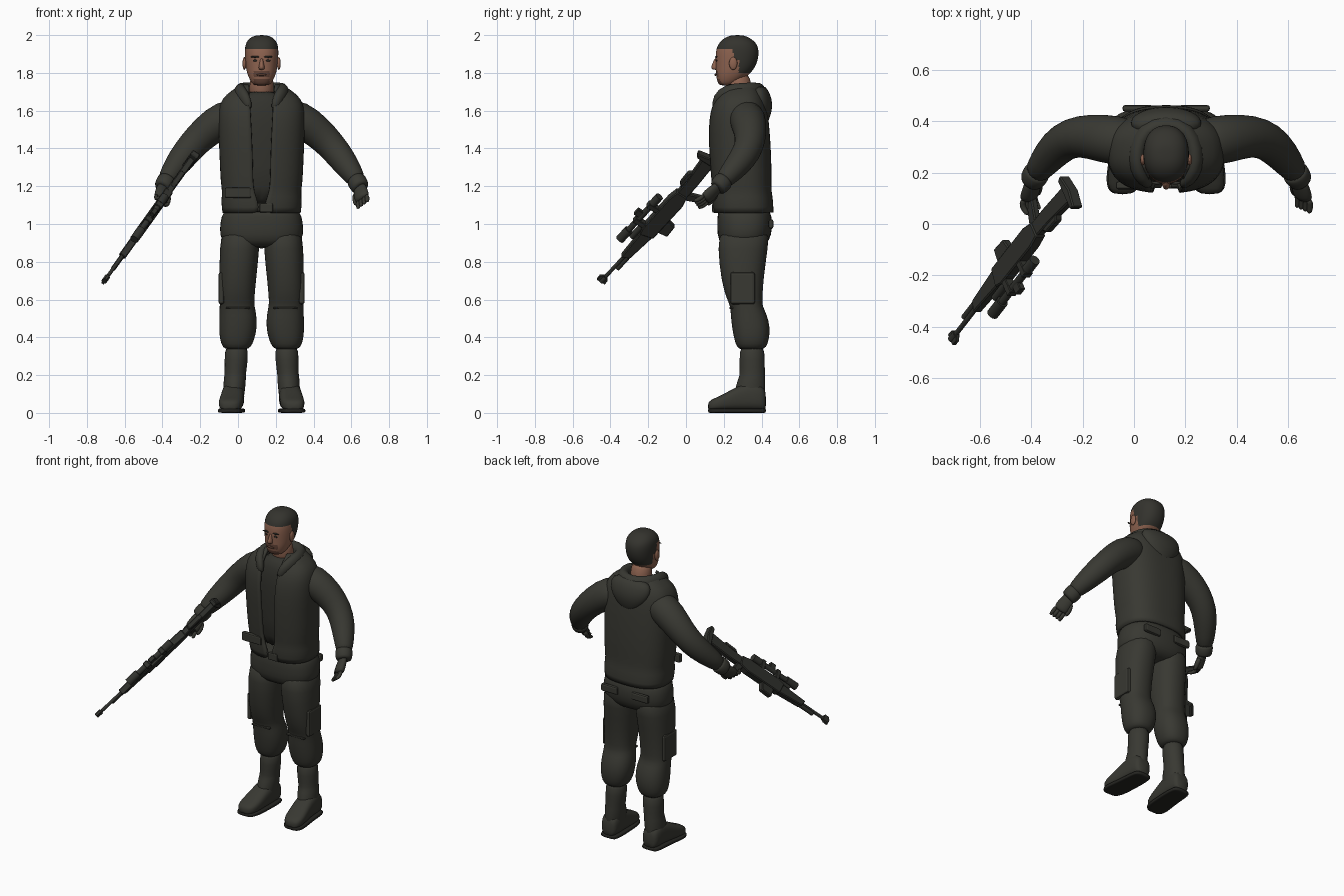
import bpy, bmesh, math
from mathutils import Vector, Matrix

if "Cube" in bpy.data.objects:
    bpy.data.objects.remove(bpy.data.objects["Cube"])

MID = 0.125  # the body's centre line in x


def material(name, r, g, b):
    m = bpy.data.materials.new(name)
    m.use_nodes = True
    m.diffuse_color = (r, g, b, 1)
    bsdf = m.node_tree.nodes["Principled BSDF"]
    bsdf.inputs["Base Color"].default_value = (r, g, b, 1)
    bsdf.inputs["Roughness"].default_value = 0.9
    return m


CLOTH = material("dark olive cloth", 0.040, 0.040, 0.032)
SHIRT = material("dark shirt", 0.032, 0.032, 0.026)
METAL = material("dark gun metal", 0.032, 0.033, 0.028)
HAIR = material("cropped hair", 0.034, 0.033, 0.027)
SKIN = material("brown skin", 0.27, 0.125, 0.08)
STUBBLE = material("stubble and lips", 0.13, 0.06, 0.04)
SOLE = material("black sole", 0.018, 0.018, 0.015)


def finish(name, bm, mat, smooth=True):
    bmesh.ops.recalc_face_normals(bm, faces=bm.faces[:])
    mesh = bpy.data.meshes.new(name)
    bm.to_mesh(mesh)
    bm.free()
    mesh.materials.append(mat)
    for p in mesh.polygons:
        p.use_smooth = smooth
    ob = bpy.data.objects.new(name, mesh)
    bpy.context.collection.objects.link(ob)
    return ob


def loft(name, rings, mat, n=2.0, sides=20, gaps=None, level=1):
    """Skin rings of (centre, u axis, v axis); gaps leave the front open."""
    bm = bmesh.new()
    rows = []
    for k, (c, u, v) in enumerate(rings):
        row = []
        for i in range(sides):
            if gaps:
                a = gaps[k] + (math.tau - 2 * gaps[k]) * i / (sides - 1)
            else:
                a = math.tau * i / sides
            x, y = math.sin(a), -math.cos(a)
            x = math.copysign(abs(x) ** (2 / n), x)
            y = math.copysign(abs(y) ** (2 / n), y)
            row.append(bm.verts.new(Vector(c) + Vector(u) * x + Vector(v) * y))
        rows.append(row)
    for a, b in zip(rows, rows[1:]):
        for i in range(sides - 1 if gaps else sides):
            j = (i + 1) % sides
            bm.faces.new((a[i], a[j], b[j], b[i]))
    if not gaps:
        bm.faces.new(rows[0])
        bm.faces.new(rows[-1])
    ob = finish(name, bm, mat)
    if level:
        ob.modifiers.new("smooth", "SUBSURF").levels = level
        ob.modifiers["smooth"].render_levels = level
    return ob


def stack(name, rows, mat, x=MID, side=1, **kw):
    """Level rings given as (z, x offset, half width, y front, y back)."""
    rings = [((x + side * c, (f + b) / 2, z), (r, 0, 0), (0, (b - f) / 2, 0))
             for z, c, r, f, b in rows]
    return loft(name, rings, mat, **kw)


def limb(name, pts, mat, ref=(0, 1, 0), flat=1.0, **kw):
    """Tube along points with radii; ref is the wide axis, flat the thickness."""
    ps = [Vector(p[:3]) for p in pts]
    rings = []
    for i, p in enumerate(ps):
        t = (ps[min(i + 1, len(ps) - 1)] - ps[max(i - 1, 0)]).normalized()
        u = (Vector(ref) - t * t.dot(Vector(ref))).normalized()
        rings.append((p, u * pts[i][3], t.cross(u) * pts[i][3] * flat))
    return loft(name, rings, mat, **kw)


def ball(name, loc, scale, mat):
    bm = bmesh.new()
    bmesh.ops.create_uvsphere(bm, u_segments=16, v_segments=10, radius=1)
    bm.transform(Matrix.Translation(loc) @ Matrix.Diagonal((*scale, 1)))
    return finish(name, bm, mat)


def slab(name, loc, size, mat, bevel=0.008):
    bm = bmesh.new()
    bmesh.ops.create_cube(bm, size=1)
    bm.transform(Matrix.Translation(loc) @ Matrix.Diagonal((*size, 1)))
    ob = finish(name, bm, mat, False)
    mod = ob.modifiers.new("edge", "BEVEL")
    mod.width, mod.segments = bevel, 2
    return ob


# Torso: shirt, open jacket and waistband
stack("shirt", [(1.08, 0, .18, .18, .43), (1.3, 0, .18, .165, .41),
                (1.55, 0, .19, .155, .40), (1.65, 0, .13, .175, .37),
                (1.71, 0, .072, .20, .34)], SHIRT, n=2.5)
jacket = stack("jacket", [
    (1.06, 0, .200, .155, .455), (1.12, 0, .208, .145, .455), (1.17, 0, .200, .15, .445),
    (1.22, 0, .210, .142, .445), (1.35, 0, .215, .132, .445), (1.50, 0, .222, .125, .435),
    (1.60, 0, .222, .135, .425), (1.66, 0, .205, .16, .41), (1.70, 0, .155, .19, .39),
    (1.735, 0, .10, .22, .37)], CLOTH, n=2.6, sides=32,
    gaps=[.02, .05, .12, .14, .14, .16, .18, .22, .35, .6])
jacket.modifiers.new("thickness", "SOLIDIFY").thickness = 0.016
jacket.modifiers["thickness"].offset = 0
stack("waistband", [(1.062, 0, .203, .155, .458), (1.07, 0, .210, .149, .462),
                    (1.10, 0, .210, .146, .462), (1.112, 0, .203, .15, .458)], CLOTH, n=2.6, level=2)
slab("waist_pouch", (0.0, .15, 1.165), (.14, .03, .055), CLOTH)
slab("waist_flap", (.15, .148, 1.085), (.07, .02, .05), CLOTH)

# Hood lying around the neck and down the back
half = [(.065, .155, 1.60, .022), (.085, .165, 1.665, .035), (.115, .215, 1.70, .042),
        (.115, .29, 1.70, .048), (.085, .365, 1.70, .052)]
path = [(MID - c, y, z, r) for c, y, z, r in half] + [(MID, .395, 1.69, .056)]
path += [(MID + c, y, z, r) for c, y, z, r in reversed(half)]
limb("hood_collar", path, CLOTH, ref=(0, 0, 1), flat=.75, sides=14)
stack("hood_drape", [(1.53, 0, .03, .40, .43), (1.57, 0, .085, .38, .447),
                     (1.63, 0, .135, .34, .462), (1.69, 0, .145, .33, .447),
                     (1.735, 0, .11, .35, .42)], CLOTH)

# Seat of the trousers
stack("trouser_seat", [(1.10, 0, .19, .17, .44), (1.04, 0, .216, .165, .455),
                       (.98, 0, .224, .163, .46), (.91, 0, .222, .168, .445),
                       (.87, 0, .15, .21, .40)], CLOTH, n=2.5)

# Limbs, built once for each side
for side, tag in ((-1, "right"), (1, "left")):
    def X(c):
        return MID + side * c

    stack(tag + "_trouser_leg", [
        (.99, .110, .100, .18, .45), (.88, .116, .107, .165, .435), (.70, .127, .098, .185, .41),
        (.60, .130, .092, .215, .405), (.565, .130, .093, .235, .405), (.52, .125, .099, .235, .43),
        (.45, .125, .102, .243, .447), (.385, .130, .092, .255, .44), (.345, .132, .074, .27, .425),
        (.335, .132, .05, .29, .40)], CLOTH, side=side, n=2.3)
    slab(tag + "_thigh_pocket", (X(.213), .30, .66), (.03, .13, .17), CLOTH, .012)
    slab(tag + "_seat_pocket", (X(.11), .45, 1.0), (.12, .025, .05), CLOTH, .01)
    slab(tag + "_knee_pad_seam", (X(.125), .24, .555), (.13, .02, .012), CLOTH, .005)

    # Boots
    stack(tag + "_boot_shaft", [(.37, .132, .062, .285, .415), (.28, .134, .063, .282, .418),
                                (.20, .140, .056, .285, .418), (.19, .141, .060, .278, .420),
                                (.10, .147, .058, .25, .422), (.04, .15, .05, .26, .41)],
          CLOTH, side=side)
    foot = [(.425, .148, .040, .10), (.405, .149, .056, .15), (.33, .15, .060, .165),
            (.25, .156, .062, .125), (.18, .164, .066, .085), (.135, .168, .056, .068),
            (.115, .17, .030, .05)]
    loft(tag + "_boot_foot", [((X(c), y, h / 2 + .008), (w, 0, 0), (0, 0, h / 2 - .004))
                              for y, c, w, h in foot], CLOTH, n=2.8)
    loft(tag + "_boot_sole", [((X(c), y, .012), (w + .005, 0, 0), (0, 0, .012))
                              for y, c, w, h in foot], SOLE, n=5)

    # Sleeve and glove
    limb(tag + "_sleeve", [(X(c), y, z, r) for c, y, z, r in (
        (.09, .31, 1.585, .085), (.20, .325, 1.56, .100), (.295, .342, 1.49, .088),
        (.37, .338, 1.415, .078), (.425, .30, 1.345, .074), (.475, .24, 1.275, .060),
        (.515, .185, 1.215, .046))], CLOTH)
    limb(tag + "_glove_cuff", [(X(c), y, z, r) for c, y, z, r in (
        (.497, .207, 1.237, .046), (.502, .20, 1.23, .054),
        (.522, .17, 1.195, .050), (.527, .163, 1.188, .04))], CLOTH)
    wide = Vector((side * .75, -.35, .55))
    along = Vector((side * .17, -.72, -.67))
    inward = Vector((side * -.63, -.59, .50)) * -1
    if inward.x * side > 0:
        inward = -inward
    wrist = Vector((X(.515), .18, 1.205))
    curl = .045 if side < 0 else .018
    limb(tag + "_palm", [(*(wrist + along * d), r) for d, r in (
        (0, .034), (.04, .042), (.085, .047), (.115, .042))], CLOTH, ref=wide, flat=.6, sides=12)
    for i in range(4):
        root = wrist + along * .10 + wide * (i - 1.5) * .021
        tip = root + along * (.075 - .5 * curl) + inward * curl
        limb(f"{tag}_finger_{i + 1}", [(*root, .013), (*(root + along * .038), .0135),
             (*tip, .011)], CLOTH, ref=wide, sides=8)
    base = wrist + along * .035 - wide * .03
    limb(tag + "_thumb", [(*base, .016), (*(base + along * .04 - wide * .018), .016),
         (*(base + along * .085 - wide * .018), .011)], CLOTH, ref=wide, sides=8)

# Head and neck
limb("neck", [(MID, .295, 1.65, .068), (MID, .285, 1.72, .064), (MID, .27, 1.80, .064)], SKIN)
head = stack("head", [
    (1.733, 0, .030, .185, .24), (1.742, 0, .052, .168, .27), (1.79, 0, .076, .157, .335),
    (1.83, 0, .084, .157, .368), (1.88, 0, .089, .155, .385), (1.93, 0, .090, .159, .386),
    (1.965, 0, .082, .178, .368), (1.99, 0, .056, .21, .33), (2.0, 0, .025, .245, .30)],
    SKIN, n=2.25, sides=24, level=2)
bpy.context.view_layer.objects.active = head
bpy.ops.object.modifier_apply(modifier="smooth")
head.data.materials.append(HAIR)
head.data.materials.append(STUBBLE)
for p in head.data.polygons:
    x, y, z = p.center
    if z > 1.932 or (y > .25 and z > 1.865) or (y > .28 and z > 1.80):
        p.material_index = 1
    elif z < 1.812 and abs(x - MID) < .042 and y < .2 and not 1.765 < z < 1.78:
        p.material_index = 2
stack("nose", [(1.88, 0, .008, .150, .18), (1.85, 0, .011, .140, .18),
               (1.828, 0, .018, .129, .18), (1.815, 0, .014, .142, .18)], SKIN, sides=12)
ball("lips", (MID, .157, 1.79), (.026, .006, .006), STUBBLE)
for side, tag in ((-1, "right"), (1, "left")):
    ball(tag + "_ear", (MID + side * .091, .25, 1.85), (.010, .022, .034), SKIN)
    ball(tag + "_eye", (MID + side * .034, .162, 1.865), (.013, .004, .005), HAIR)
    ball(tag + "_brow", (MID + side * .035, .160, 1.885), (.024, .006, .005), HAIR)

# Rifle frame: x runs from muzzle to butt, y is the rifle's own up
axis = Vector((.467, .60, .65)).normalized()
flank = Vector((.812, 0, -.583)).normalized()
up = flank.cross(axis).normalized()
FRAME = Matrix((axis, up, axis.cross(up))).transposed().to_4x4()
FRAME.translation = (-.71, -.45, .695)


def plate(name, outline, half_width, bevel=.005):
    bm = bmesh.new()
    face = bm.faces.new([bm.verts.new((s, h, -half_width)) for s, h in outline])
    ext = bmesh.ops.extrude_face_region(bm, geom=[face])["geom"]
    bmesh.ops.translate(bm, vec=(0, 0, 2 * half_width),
                        verts=[g for g in ext if isinstance(g, bmesh.types.BMVert)])
    ob = finish(name, bm, METAL, False)
    ob.matrix_world = FRAME
    ob.modifiers.new("edge", "BEVEL").width = bevel


def rod(name, s0, s1, h, r):
    ob = loft(name, [((s, h, 0), (0, 0, r), (0, r, 0)) for s in (s0, s1)], METAL,
              sides=14, level=0)
    ob.matrix_world = FRAME
    ob.select_set(True)
    bpy.context.view_layer.objects.active = ob
    bpy.ops.object.shade_smooth_by_angle(angle=math.radians(40))
    ob.select_set(False)


bpy.ops.object.select_all(action="DESELECT")
plate("rifle_receiver", [(.38, .03), (.42, .042), (.66, .045), (.72, .035), (.72, -.03),
                         (.66, -.045), (.40, -.045)], .024)
plate("rifle_magazine", [(.44, -.03), (.54, -.03), (.525, -.095), (.45, -.10)], .017)
plate("rifle_grip", [(.69, -.02), (.74, -.02), (.775, -.12), (.735, -.125)], .015)
plate("rifle_stock", [(.70, .03), (.80, .035), (.97, .055), (.97, -.02), (.80, -.03),
                      (.70, -.03)], .018)
plate("rifle_cheek_rest", [(.75, .03), (.77, .055), (.85, .06), (.87, .035)], .016)
plate("rifle_butt_plate", [(.96, .085), (.985, .095), (1.0, .02), (.985, -.06), (.96, -.05)], .024)
plate("rifle_handguard", [(.20, .018), (.40, .03), (.40, -.04), (.22, -.026)], .020)
plate("rifle_front_sight", [(0, .028), (.03, .03), (.055, .0), (.03, -.022), (0, -.025)], .008, .002)
rod("rifle_barrel", 0, .42, 0, .010)
rod("rifle_gas_tube", .12, .40, -.018, .013)
rod("rifle_muzzle_brake", 0, .04, 0, .015)
rod("scope_tube", .34, .62, .085, .016)
rod("scope_front_bell", .28, .36, .085, .024)
rod("scope_eyepiece", .57, .63, .085, .022)
rod("scope_side_light", .33, .42, .045, .016)
for i, s in enumerate((.42, .54)):
    plate(f"scope_mount_{i + 1}", [(s, .03), (s, .105), (s + .03, .105), (s + .03, .03)], .020, .003)
plate("scope_turret", [(.46, .085), (.46, .128), (.50, .128), (.50, .085)], .013, .003)
